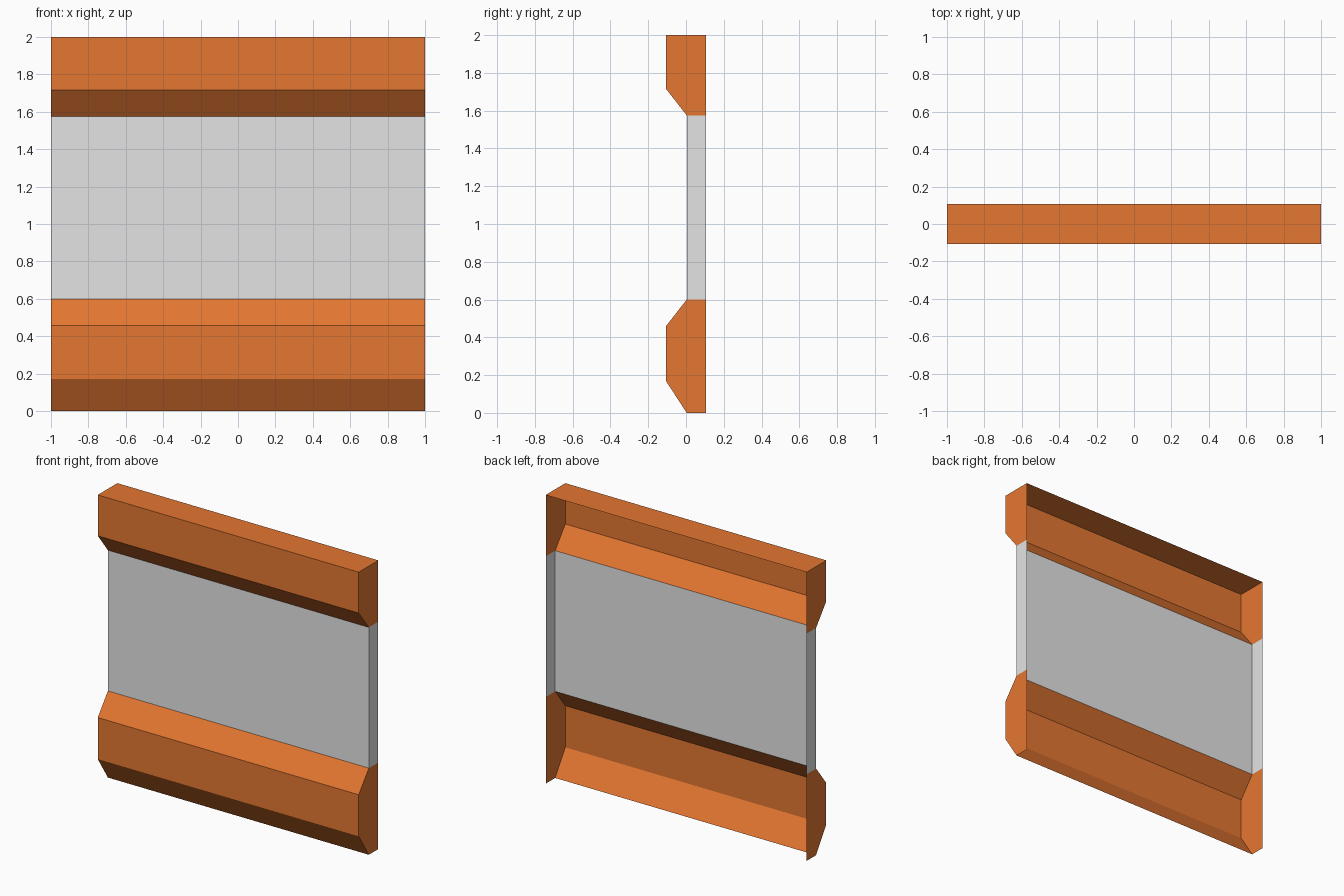
import bpy

if "Cube" in bpy.data.objects:
    bpy.data.objects.remove(bpy.data.objects["Cube"])

B = 0.107   # open back plane
F = -0.107  # beam front
P = 0.004   # recessed panel plane


def material(name, rgb):
    m = bpy.data.materials.new(name)
    m.diffuse_color = (*rgb, 1)
    m.use_nodes = True
    m.node_tree.nodes["Principled BSDF"].inputs["Base Color"].default_value = m.diffuse_color
    return m


orange = material("orange", (0.775, 0.184, 0.031))
grey = material("light grey", (0.775, 0.775, 0.775))


def shell(name, profile, mat):
    """Sweep an open (y, z) profile along x, with a cap at each end and an open back."""
    n = len(profile)
    verts = [(x, y, z) for x in (-1, 1) for y, z in profile]
    faces = [(i, i + 1, n + i + 1, n + i) for i in range(n - 1)]
    # end caps close straight down the back plane
    back = [(B, profile[0][1]), (B, profile[-1][1])]
    for side, x in enumerate((-1, 1)):
        loop = list(range(side * n, side * n + n))
        for y, z in reversed(back):
            if (y, z) not in profile:
                verts.append((x, y, z))
                loop.append(len(verts) - 1)
        faces.append(tuple(loop if side else reversed(loop)))
    mesh = bpy.data.meshes.new(name)
    mesh.from_pydata(verts, [], faces)
    mesh.materials.append(mat)
    mesh.update()
    ob = bpy.data.objects.new(name, mesh)
    bpy.context.collection.objects.link(ob)


# upper beam: top face, front face, underside bevel
shell("upper_beam", [(B, 2.0), (F, 2.0), (F, 1.717), (P, 1.575)], orange)
# recessed middle panel
shell("wall_panel", [(P, 1.575), (P, 0.6)], grey)
# lower beam: bevel, front face, bevel down to the floor, open below
shell("lower_beam", [(P, 0.6), (F, 0.458), (F, 0.17), (P, 0.0)], orange)
